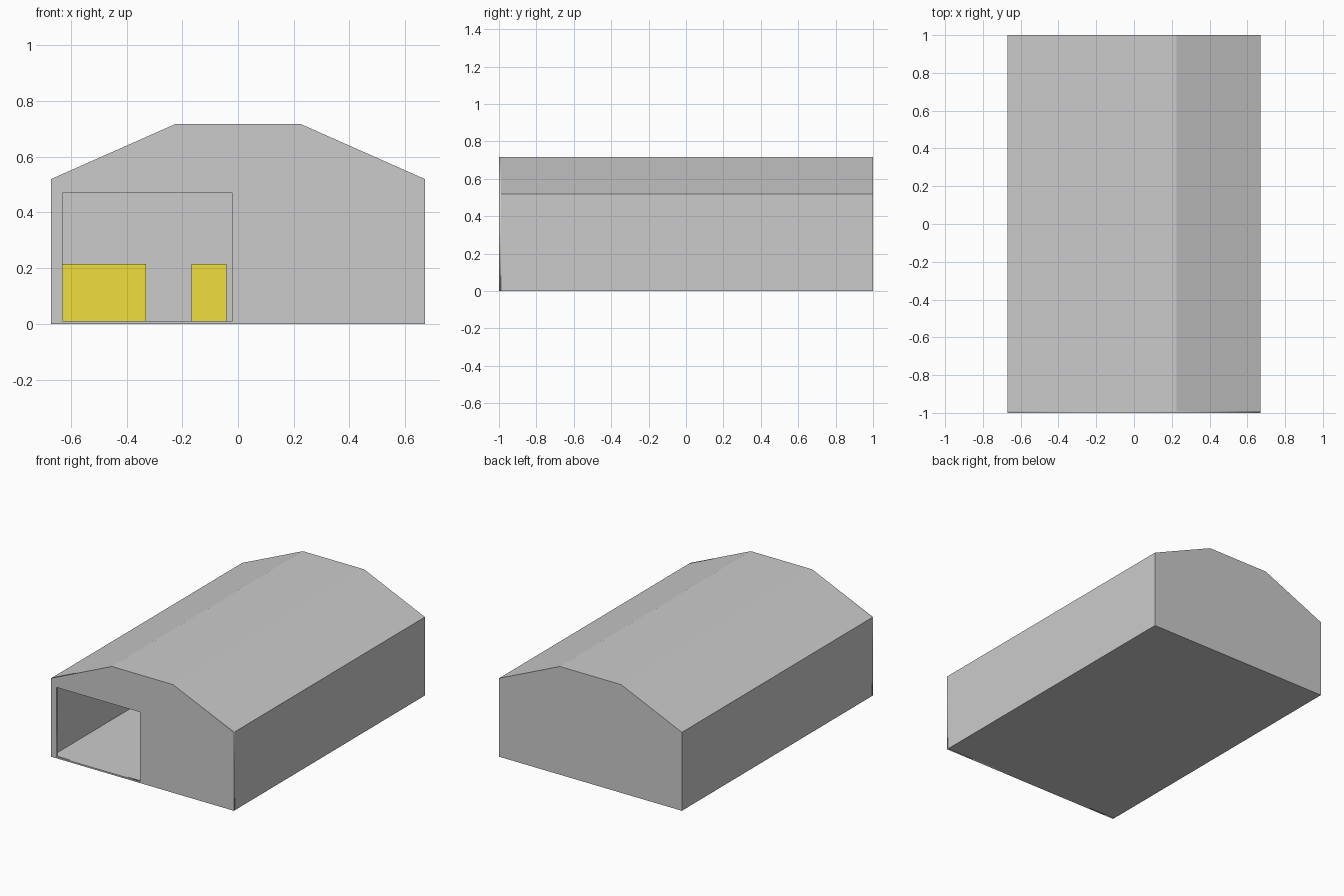
import bpy, bmesh
from math import radians

if "Cube" in bpy.data.objects:
    bpy.data.objects.remove(bpy.data.objects["Cube"])

T = 0.01  # sheet thickness
PROFILE = [(-0.67, 0), (0.67, 0), (0.67, 0.52), (0.225, 0.717),
           (-0.225, 0.717), (-0.67, 0.52)]


def material(name, color):
    m = bpy.data.materials.new(name)
    m.diffuse_color = color
    m.use_nodes = True
    m.node_tree.nodes["Principled BSDF"].inputs["Base Color"].default_value = m.diffuse_color
    return m


def box(name, x0, x1, y0, y1, z0, z1, mat):
    bpy.ops.mesh.primitive_cube_add(
        size=1, location=((x0 + x1) / 2, (y0 + y1) / 2, (z0 + z1) / 2))
    ob = bpy.context.object
    ob.name = name
    ob.scale = (x1 - x0, y1 - y0, z1 - z0)
    ob.data.materials.append(mat)
    return ob


def rect(x0, x1, z0, z1):
    return [(x0, z0), (x1, z0), (x1, z1), (x0, z1)]


light = material("light_door", (0.8, 0.8, 0.8, 1))
yellow = material("yellow", (0.86, 0.74, 0.05, 1))

# Floor, side walls, roof and back wall: one thin hollow shell
bm = bmesh.new()
front = [bm.verts.new((x, -1 + T, z)) for x, z in PROFILE]
back = [bm.verts.new((x, 1, z)) for x, z in PROFILE]
n = len(PROFILE)
for i in range(n):
    j = (i + 1) % n
    bm.faces.new((front[i], front[j], back[j], back[i]))
bm.faces.new(back[::-1])
# Orient outward: the floor face must point down
bmesh.ops.recalc_face_normals(bm, faces=bm.faces)
bm.faces.ensure_lookup_table()
bm.normal_update()
if bm.faces[0].normal.z > 0:
    bmesh.ops.reverse_faces(bm, faces=bm.faces)
me = bpy.data.meshes.new("hall_shell")
bm.to_mesh(me)
bm.free()
shell = bpy.data.objects.new("hall_shell", me)
bpy.context.collection.objects.link(shell)
sol = shell.modifiers.new("thickness", "SOLIDIFY")
sol.thickness = T
sol.offset = -1
sol.use_even_offset = True

# Front gable wall with two doorways
cu = bpy.data.curves.new("front_wall", "CURVE")
cu.dimensions = "2D"
cu.fill_mode = "BOTH"
cu.extrude = T / 2
for pts in (PROFILE, rect(-0.63, -0.02, 0.01, 0.47), rect(0.02, 0.63, 0.01, 0.47)):
    sp = cu.splines.new("POLY")
    sp.points.add(len(pts) - 1)
    for p, (x, z) in zip(sp.points, pts):
        p.co = (x, z, 0, 1)
    sp.use_cyclic_u = True
wall = bpy.data.objects.new("front_wall", cu)
bpy.context.collection.objects.link(wall)
wall.rotation_euler.x = radians(90)
wall.location.y = -1 + T / 2
bpy.ops.object.select_all(action="DESELECT")
wall.select_set(True)
bpy.context.view_layer.objects.active = wall
bpy.ops.object.convert(target="MESH")

# Closed door, flush in the right doorway
box("closed_door", 0.02, 0.63, -1, -1 + T, 0.01, 0.47, light)

# Yellow storage blocks deep inside, seen through the open doorway
box("wall_storage", -0.66, -0.33, 0.0, 0.9, T, 0.215, yellow)
box("centre_storage", -0.167, -0.042, 0.0, 0.9, T, 0.215, yellow)
